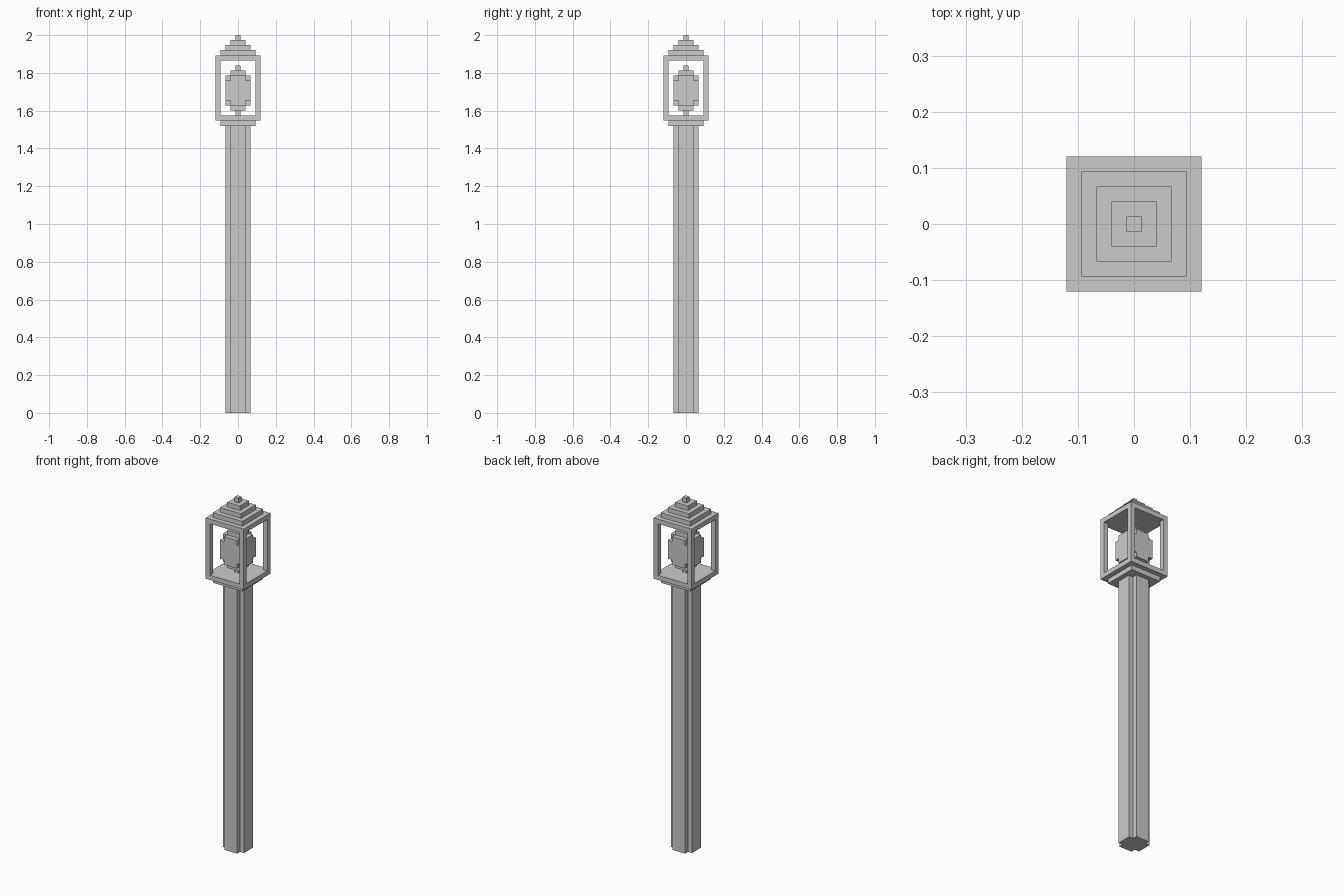
import bpy, bmesh

if "Cube" in bpy.data.objects:
    bpy.data.objects.remove(bpy.data.objects["Cube"])

U = 2 / 75  # the model sits on a grid of 75 cubes in height


def square(w, cx=0, cy=0):
    h = w / 2
    return [(cx - h, cy - h), (cx + h, cy - h), (cx + h, cy + h), (cx - h, cy + h)]


def notched(w):
    # square with one grid cube cut from each corner
    a, b = w / 2, w / 2 - 1
    return [(-b, -a), (b, -a), (b, -b), (a, -b), (a, b), (b, b),
            (b, a), (-b, a), (-b, b), (-a, b), (-a, -b), (-b, -b)]


def finish(name, bm):
    bmesh.ops.recalc_face_normals(bm, faces=bm.faces)
    mesh = bpy.data.meshes.new(name)
    bm.to_mesh(mesh)
    bm.free()
    obj = bpy.data.objects.new(name, mesh)
    bpy.context.collection.objects.link(obj)


def prisms(name, layers):
    # each layer: outline, bottom, top (in grid units)
    bm = bmesh.new()
    for outline, z0, z1 in layers:
        face = bm.faces.new([bm.verts.new((x * U, y * U, z0 * U)) for x, y in outline])
        top = bmesh.ops.extrude_face_region(bm, geom=[face])["geom"]
        bmesh.ops.translate(bm, vec=(0, 0, (z1 - z0) * U),
                            verts=[v for v in top if isinstance(v, bmesh.types.BMVert)])
    finish(name, bm)


def stepped(name, profile):
    # square lathe through (width, height) pairs: one closed stepped skin
    bm = bmesh.new()
    rings = [[bm.verts.new((x * U, y * U, z * U)) for x, y in square(w)] for w, z in profile]
    for a, b in zip(rings, rings[1:]):
        for i in range(4):
            j = (i + 1) % 4
            bm.faces.new((a[i], a[j], b[j], b[i]))
    bm.faces.new(rings[0])
    bm.faces.new(rings[-1])
    finish(name, bm)


# Post with notched corners
prisms("post", [(notched(5), 0, 57)])

# Lantern floor with its smaller collar below
stepped("lantern_floor", [(7, 57), (7, 58), (9, 58), (9, 59)])

# Four corner bars of the lantern
prisms("lantern_bars", [(square(1, x, y), 59, 70) for x in (-4, 4) for y in (-4, 4)])

# Stepped pyramid roof
roof = []
for k, w in enumerate((9, 7, 5, 3, 1)):
    roof += [(w, 70 + k), (w, 71 + k)]
stepped("roof", roof)

# Lamp bulb: stem, rounded body and tip
prisms("bulb", [
    (square(1), 59, 60),
    (square(3), 60, 61),
    (notched(5), 61, 62),
    (square(5), 62, 66),
    (notched(5), 66, 67),
    (square(3), 67, 68),
    (square(1), 68, 69),
])
